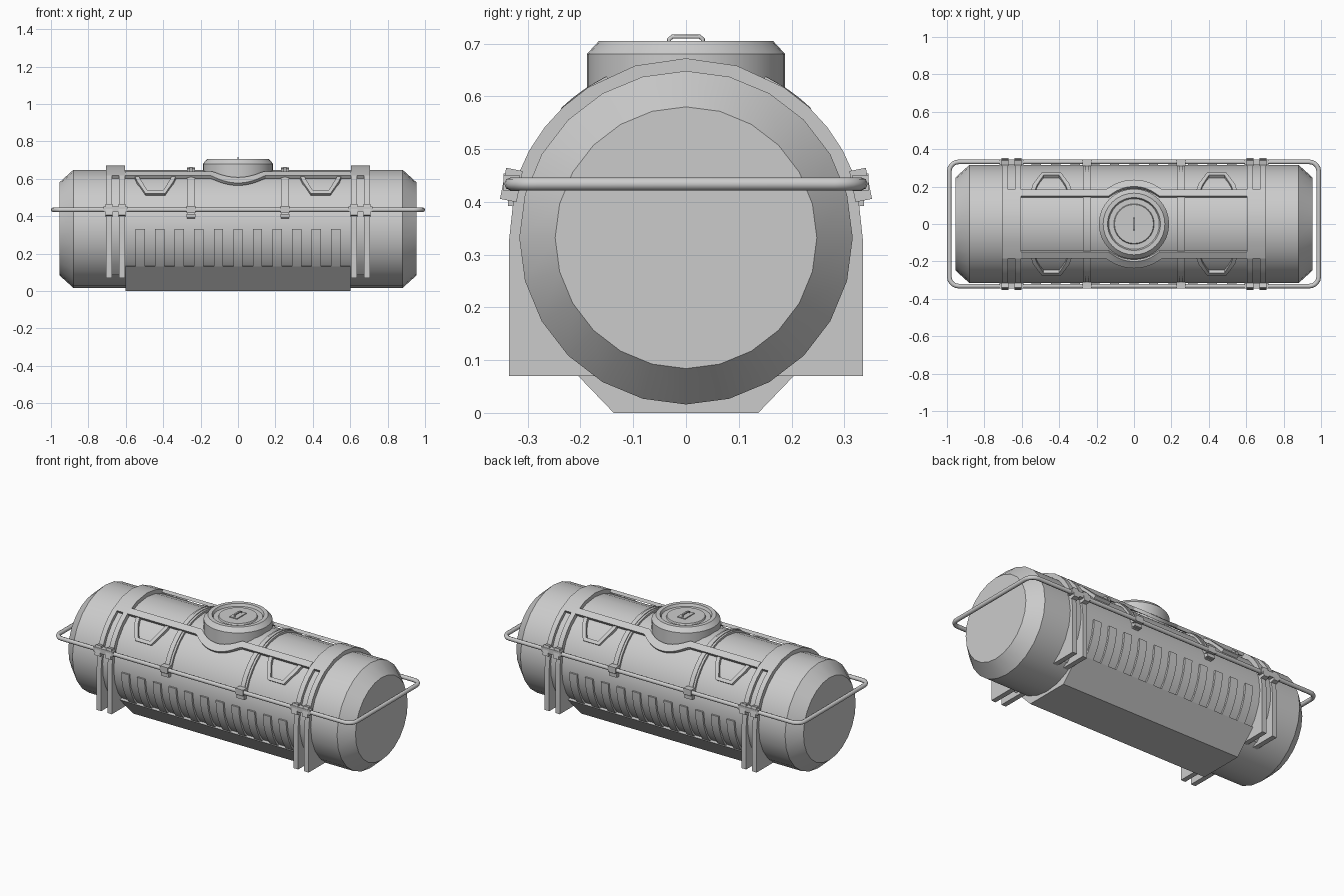
import bpy, bmesh
from math import sin, cos, asin, radians, pi
from mathutils import Matrix

if "Cube" in bpy.data.objects:
    bpy.data.objects.remove(bpy.data.objects["Cube"])

CZ = 0.332          # height of the tank axis
R = 0.316           # tank radius


def finish(name, bm):
    bmesh.ops.recalc_face_normals(bm, faces=bm.faces)
    me = bpy.data.meshes.new(name)
    bm.to_mesh(me)
    bm.free()
    ob = bpy.data.objects.new(name, me)
    bpy.context.collection.objects.link(ob)
    return ob


def lathe(name, profile, steps, axis):
    """Revolve (radius, position) points about the x or z axis, with capped ends."""
    bm = bmesh.new()
    rings = []
    for r, p in profile:
        ring = []
        for i in range(steps):
            a = 2 * pi * i / steps
            co = (p, r * sin(a), CZ + r * cos(a)) if axis == 'x' else (r * cos(a), r * sin(a), p)
            ring.append(bm.verts.new(co))
        rings.append(ring)
    for a, b in zip(rings, rings[1:]):
        for i in range(steps):
            j = (i + 1) % steps
            bm.faces.new((a[i], a[j], b[j], b[i]))
    bm.faces.new(rings[0])
    bm.faces.new(rings[-1])
    return finish(name, bm)


def prism(name, pts, x0, x1):
    """Extrude a (y, z) outline along x."""
    bm = bmesh.new()
    a = [bm.verts.new((x0, y, z)) for y, z in pts]
    b = [bm.verts.new((x1, y, z)) for y, z in pts]
    bm.faces.new(a)
    bm.faces.new(b)
    for i in range(len(pts)):
        j = (i + 1) % len(pts)
        bm.faces.new((a[i], a[j], b[j], b[i]))
    return finish(name, bm)


def strip(name, left, right, r0, r1):
    """Solid strip wrapped on the tank between two (x, angle from top) lines."""
    bm = bmesh.new()

    def v(p, r):
        a = radians(p[1])
        return bm.verts.new((p[0], r * sin(a), CZ + r * cos(a)))
    rows = [(v(l, r0), v(l, r1), v(q, r1), v(q, r0)) for l, q in zip(left, right)]
    for a, b in zip(rows, rows[1:]):
        for i in range(4):
            j = (i + 1) % 4
            bm.faces.new((a[i], a[j], b[j], b[i]))
    bm.faces.new(rows[0])
    bm.faces.new(rows[-1])
    return finish(name, bm)


def band(name, x0, x1, r0, r1, a0, a1, n):
    angs = [a0 + (a1 - a0) * i / n for i in range(n + 1)]
    return strip(name, [(x0, a) for a in angs], [(x1, a) for a in angs], r0, r1)


def box(name, loc, size, tilt=0):
    bm = bmesh.new()
    m = Matrix.Translation(loc) @ Matrix.Rotation(tilt, 4, 'X') @ Matrix.Diagonal((*size, 1))
    bmesh.ops.create_cube(bm, size=1, matrix=m)
    return finish(name, bm)


def tube(name, pts, r, cyclic):
    cu = bpy.data.curves.new(name, 'CURVE')
    cu.dimensions = '3D'
    cu.bevel_depth = r
    cu.bevel_resolution = 2
    cu.use_fill_caps = True
    sp = cu.splines.new('POLY')
    sp.points.add(len(pts) - 1)
    for p, co in zip(sp.points, pts):
        p.co = (*co, 1)
    sp.use_cyclic_u = cyclic
    ob = bpy.data.objects.new(name, cu)
    bpy.context.collection.objects.link(ob)
    return ob


# Tank body with chamfered ends
lathe("tank_body", [(0.248, -0.955), (R, -0.88), (R, 0.88), (0.248, 0.955)], 24, 'x')

# Base trough under the tank
prism("base", [(-0.137, 0), (0.137, 0), (0.262, 0.13), (0.2, 0.14), (-0.2, 0.14), (-0.262, 0.13)],
      -0.602, 0.602)

# Filler dome with recessed lid
lathe("filler_dome", [(0.188, 0.5), (0.188, 0.68), (0.165, 0.705), (0.142, 0.705), (0.135, 0.69),
                      (0.108, 0.69), (0.104, 0.698)], 32, 'z')
box("lid_plate", (0, 0, 0.699), (0.05, 0.09, 0.008))
tube("lid_handle", [(0, -0.032, 0.695), (0, -0.032, 0.708), (0, -0.026, 0.713),
                    (0, 0.026, 0.713), (0, 0.032, 0.708), (0, 0.032, 0.695)], 0.004, False)

# Guard rail loop with rounded corners
loop = []
for cx, cy, a0 in ((0.9375, 0.282, 0), (-0.9375, 0.282, 90), (-0.9375, -0.282, 180), (0.9375, -0.282, 270)):
    for k in range(6):
        a = radians(a0 + 18 * k)
        loop.append((cx + 0.05 * cos(a), cy + 0.05 * sin(a), 0.434))
tube("guard_rail", loop, 0.0125, True)

for m in (-1, 1):
    # Saddle top strap and the web between its plates
    xa, xb = m * 0.605, m * 0.705
    band("saddle_top", xa, xb, 0.3, 0.34, -33, 33, 4)
    # Straps over the tank
    band("strap", m * 0.23, m * 0.272, 0.305, 0.327, -80, 80, 16)
    band("strap_ridge", m * 0.242, m * 0.26, 0.32, 0.331, -78, 78, 16)
    for s in (-1, 1):
        band("saddle_web", m * 0.63, m * 0.68, 0.3, 0.322, s * 33, s * 140, 8)
        # Saddle plates standing at each side of the tank
        outline = [(0.335, 0.07), (0.335, 0.33), (0.327, 0.405)]
        for a in (70, 61, 52, 43, 33):
            outline.append((0.34 * sin(radians(a)), CZ + 0.34 * cos(radians(a))))
        for k in range(10):
            a = radians(33 + 12.5 * k)
            outline.append((0.305 * sin(a), CZ + 0.305 * cos(a)))
        outline.append((0.165, 0.07))
        for c in (0.62, 0.69):
            prism("saddle_plate", [(s * y, z) for y, z in outline], m * (c - 0.015), m * (c + 0.015))
            # Clips holding the guard rail
            box("rail_clip", (m * c, s * 0.331, 0.432), (0.036, 0.032, 0.06), s * 0.2)
        box("rail_clip_bar", (m * 0.655, s * 0.331, 0.436), (0.13, 0.03, 0.03))
        box("strap_clip", (m * 0.251, s * 0.328, 0.436), (0.05, 0.036, 0.036))
        box("strap_bolt", (m * 0.251, s * 0.325, 0.402), (0.05, 0.024, 0.02))

        # Trapezoid step frame hanging from the top rail
        outer = [(0.11, 32), (0.098, 40), (0.052, 55.5), (-0.052, 55.5), (-0.098, 40), (-0.11, 32)]
        inner = [(0.088, 32), (0.076, 39), (0.041, 52), (-0.041, 52), (-0.076, 39), (-0.088, 32)]
        strip("step_frame", [(m * 0.442 + x, s * a) for x, a in outer],
              [(m * 0.442 + x, s * a) for x, a in inner], 0.312, 0.333)

for s in (-1, 1):
    # Top side rail, bulging outward around the dome
    xs = [-0.605, -0.16] + [0.015 * i for i in range(-10, 11)] + [0.16, 0.605]

    def edge(y, r):
        out = []
        for x in xs:
            yy = max(y, (r * r - x * x) ** 0.5 if abs(x) < r else 0)
            out.append((x, s * asin(yy / 0.34) * 180 / pi))
        return out
    strip("top_rail", edge(0.15, 0.2), edge(0.185, 0.236), 0.322, 0.341)

    # Row of raised ribs along the lower side
    for i in range(11):
        x = (i - 5) * 0.1046
        band("side_rib", x - 0.025, x + 0.025, 0.305, 0.326, s * 90, s * 130, 5)

# Smooth shading with sharp edges kept
bpy.ops.object.select_all(action='DESELECT')
for ob in bpy.context.scene.objects:
    if ob.type == 'MESH':
        ob.select_set(True)
        bpy.context.view_layer.objects.active = ob
bpy.ops.object.shade_smooth_by_angle(angle=radians(30))
